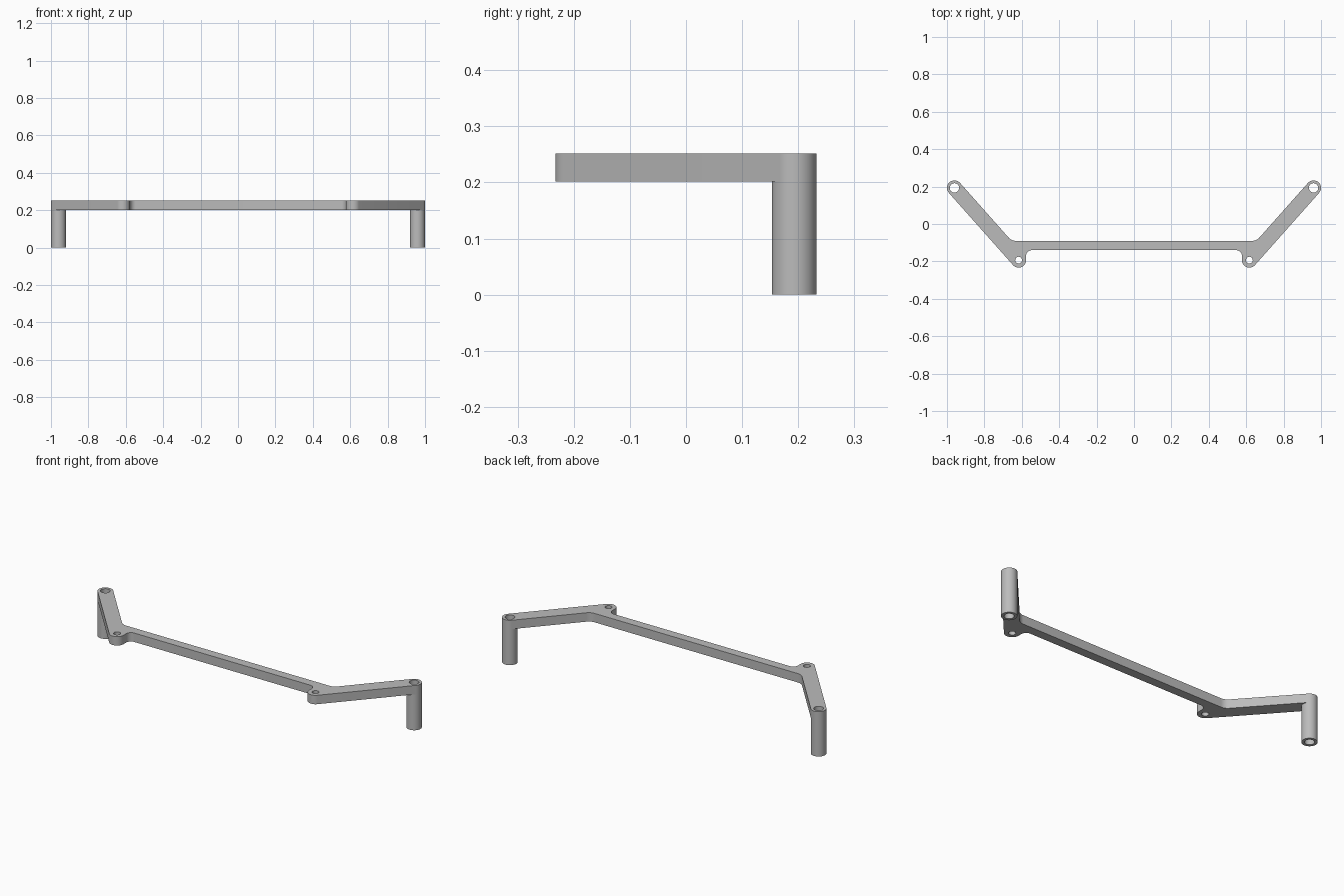
import bpy, bmesh, math
from mathutils import Vector

cube = bpy.data.objects.get("Cube")
if cube:
    bpy.data.objects.remove(cube, do_unlink=True)

# Main dimensions
TOP, UNDER = 0.252, 0.202
BOSS, LEG = Vector((0.617, -0.193)), Vector((0.96, 0.193))
RADIUS, BOSS_HOLE, LEG_HOLE = 0.04, 0.018, 0.025
BAR_FRONT, BAR_BACK = -0.14, -0.09
FILLET, INNER_FILLET = 0.03, 0.05

grey = bpy.data.materials.new("plain grey")
grey.use_nodes = True
colour = (0.5, 0.5, 0.5, 1)
grey.diffuse_color = colour
grey.node_tree.nodes["Principled BSDF"].inputs["Base Color"].default_value = colour


def arc(centre, radius, start, end, steps):
    """Points along an arc, angles in radians."""
    angles = [start + (end - start) * i / steps for i in range(steps + 1)]
    return [Vector((centre[0] + radius * math.cos(a),
                    centre[1] + radius * math.sin(a))) for a in angles]


def circle(centre, radius):
    return arc(centre, radius, 0, math.tau, 48)[:-1]


def flip(points):
    return [Vector((-p.x, p.y)) for p in reversed(points)]


def extrude_profile(name, loops, low, high):
    """Fill an outline with its holes and extrude it upwards."""
    bm = bmesh.new()
    edges = []
    for loop in loops:
        verts = [bm.verts.new((p.x, p.y, low)) for p in loop]
        edges += [bm.edges.new((verts[i - 1], verts[i])) for i in range(len(verts))]
    bmesh.ops.triangle_fill(bm, edges=edges, use_beauty=True)
    result = bmesh.ops.extrude_face_region(bm, geom=bm.faces[:], use_keep_orig=True)
    top = [g for g in result["geom"] if isinstance(g, bmesh.types.BMVert)]
    bmesh.ops.translate(bm, verts=top, vec=(0, 0, high - low))
    bmesh.ops.recalc_face_normals(bm, faces=bm.faces[:])
    mesh = bpy.data.meshes.new(name)
    bm.to_mesh(mesh)
    bm.free()
    mesh.materials.append(grey)
    obj = bpy.data.objects.new(name, mesh)
    bpy.context.collection.objects.link(obj)
    bpy.ops.object.select_all(action="DESELECT")
    obj.select_set(True)
    bpy.context.view_layer.objects.active = obj
    bpy.ops.object.shade_smooth_by_angle(angle=math.radians(30))


# Outline of one half of the bracket: bar, boss, slanted arm, rounded end
along = (LEG - BOSS).normalized()
side = math.atan2(-along.x, along.y)
inner = BOSS + Vector((-along.y, along.x)) * RADIUS
corner_x = inner.x + along.x / along.y * (BAR_BACK - inner.y)
turn = side + math.pi / 2
inner_centre = (corner_x - INNER_FILLET * math.tan(turn / 2), BAR_BACK + INNER_FILLET)
front_centre = (BOSS.x - RADIUS - FILLET, BAR_FRONT - FILLET)
half = (arc(front_centre, FILLET, math.pi / 2, 0, 10)
        + arc(BOSS, RADIUS, -math.pi, side, 24)
        + arc(LEG, RADIUS, side, side + math.pi, 24)
        + arc(inner_centre, INNER_FILLET, side, -math.pi / 2, 10))

# Flat bracket with four round holes
holes = [circle(BOSS, BOSS_HOLE), circle(LEG, LEG_HOLE)]
extrude_profile("bracket", [half + flip(half)] + holes + [flip(h) for h in holes],
                UNDER, TOP)

# Hollow legs under the arm ends
tube = [circle(LEG, RADIUS), circle(LEG, LEG_HOLE)]
extrude_profile("left_leg", tube, 0, UNDER)
extrude_profile("right_leg", [flip(loop) for loop in tube], 0, UNDER)
